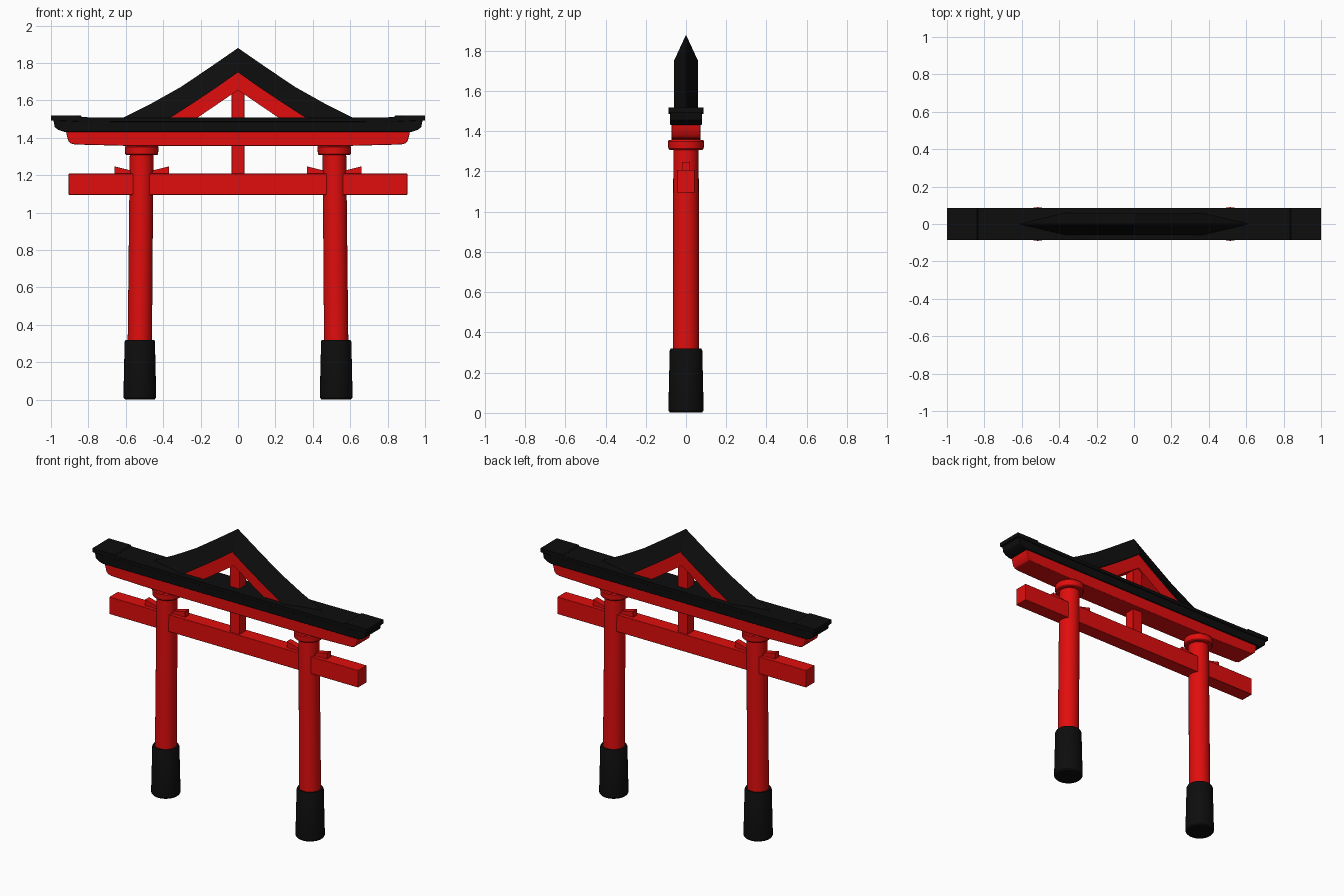
import bpy, bmesh
from mathutils import Vector

if "Cube" in bpy.data.objects:
    bpy.data.objects.remove(bpy.data.objects["Cube"])


def material(name, color):
    m = bpy.data.materials.new(name)
    m.diffuse_color = color
    m.use_nodes = True
    m.node_tree.nodes["Principled BSDF"].inputs["Base Color"].default_value = m.diffuse_color
    return m


RED = material("red_paint", (0.75, 0.004, 0.004, 1))
BLACK = material("black_paint", (0.004, 0.004, 0.004, 1))


def finish(name, bm, mat, bevel=0.0, smooth=True):
    bmesh.ops.recalc_face_normals(bm, faces=bm.faces)
    me = bpy.data.meshes.new(name)
    bm.to_mesh(me)
    bm.free()
    me.materials.append(mat)
    ob = bpy.data.objects.new(name, me)
    bpy.context.collection.objects.link(ob)
    if bevel:
        b = ob.modifiers.new("bevel", "BEVEL")
        b.width, b.segments, b.limit_method = bevel, 2, "ANGLE"
    if smooth:
        bpy.context.view_layer.objects.active = ob
        ob.select_set(True)
        bpy.ops.object.shade_smooth_by_angle()
        ob.select_set(False)
    return ob


def prism(name, outline, half_depth, mat, bevel=0.003):
    """Extrude an (x, z) outline through y."""
    bm = bmesh.new()
    f = bm.faces.new([bm.verts.new((x, -half_depth, z)) for x, z in outline])
    ext = bmesh.ops.extrude_face_region(bm, geom=[f])["geom"]
    verts = [v for v in ext if isinstance(v, bmesh.types.BMVert)]
    bmesh.ops.translate(bm, verts=verts, vec=(0, 2 * half_depth, 0))
    return finish(name, bm, mat, bevel)


def box(name, x0, x1, z0, z1, half_depth, mat):
    return prism(name, [(x0, z0), (x1, z0), (x1, z1), (x0, z1)], half_depth, mat)


def mirrored(half):
    """Complete an outline given from bottom centre round to top centre."""
    return half + [(-x, z) for x, z in reversed(half)]


def round_part(name, rings, mat, sides=32):
    """Stack of (centre x, radius, z) rings, capped at both ends."""
    bm = bmesh.new()
    prev = None
    for cx, r, z in rings:
        ring = bmesh.ops.create_circle(bm, segments=sides, radius=r)["verts"]
        bmesh.ops.translate(bm, verts=ring, vec=(cx, 0, z))
        if prev:
            for i in range(sides):
                j = (i + 1) % sides
                bm.faces.new((prev[i], prev[j], ring[j], ring[i]))
        else:
            bm.faces.new(ring)
        prev = ring
    bm.faces.new(prev)
    return finish(name, bm, mat)


# Pillars with black feet, collars and wedges on either side
for s, side in ((-1, "left"), (1, "right")):
    round_part(side + "_foot", [(s * .525, .08, .002), (s * .525, .087, .01), (s * .525, .087, .05),
                                (s * .525, .081, .31), (s * .525, .076, .32)], BLACK)
    round_part(side + "_pillar", [(s * .525, .065, .30), (s * .515, .063, 1.37)], RED)
    round_part(side + "_collar", [(s * .515, .083, 1.308), (s * .515, .088, 1.314),
                                  (s * .515, .09, 1.35), (s * .515, .086, 1.356)], RED)
    for d, place in ((-1, "left"), (1, "right")):
        c = s * .515
        prism(side + "_pillar_" + place + "_wedge",
              [(c + d * .03, 1.205), (c + d * .146, 1.205), (c + d * .146, 1.247), (c + d * .03, 1.218)],
              .021, RED, .001)

# Lower tie beam and centre post
box("tie_beam", -.905, .905, 1.095, 1.208, .045, RED)
box("centre_post", -.035, .035, 1.2, 1.70, .035, RED)

# Red lintel with rounded lower corners
prism("red_lintel", mirrored([(.6, 1.357), (.87, 1.364), (.895, 1.37), (.908, 1.385),
                              (.917, 1.42), (.92, 1.44)]), .072, RED)

# Black top lintel and its cap with raised ends
prism("top_lintel", mirrored([(.93, 1.432), (.96, 1.442), (.98, 1.457), (.988, 1.5)]), .08, BLACK)
prism("lintel_cap", mirrored([(.6, 1.485), (.85, 1.487), (1.0, 1.493), (1.0, 1.519),
                              (.84, 1.519), (.835, 1.51), (.6, 1.508)]), .086, BLACK, .002)

# Red gable lining under the roof
prism("gable_lining", [(0, 1.76), (-.18, 1.635), (-.40, 1.495), (-.235, 1.495), (-.12, 1.573), (0, 1.655),
                       (.12, 1.573), (.235, 1.495), (.40, 1.495), (.18, 1.635)], .045, RED, 0)

# Black gable roof: triangular section following a sagging ridge line
ridge = [(0, 1.88), (.155, 1.773), (.305, 1.672), (.46, 1.585), (.61, 1.51), (.65, 1.49)]
eaves = [(0, 1.75), (.09, 1.686), (.18, 1.625), (.27, 1.566), (.36, 1.508), (.39, 1.49)]
path = [(-r[0], r[1], -e[0], e[1]) for r, e in zip(ridge[:0:-1], eaves[:0:-1])]
path += [(r[0], r[1], e[0], e[1]) for r, e in zip(ridge, eaves)]
bm = bmesh.new()
prev = None
for rx, rz, ex, ez in path:
    tri = [bm.verts.new(p) for p in ((rx, 0, rz), (ex, -.06, ez), (ex, .06, ez))]
    if prev:
        for i in range(3):
            j = (i + 1) % 3
            bm.faces.new((prev[i], prev[j], tri[j], tri[i]))
    else:
        bm.faces.new(tri)
    prev = tri
bm.faces.new(prev)
finish("gable_roof", bm, BLACK, smooth=False)
